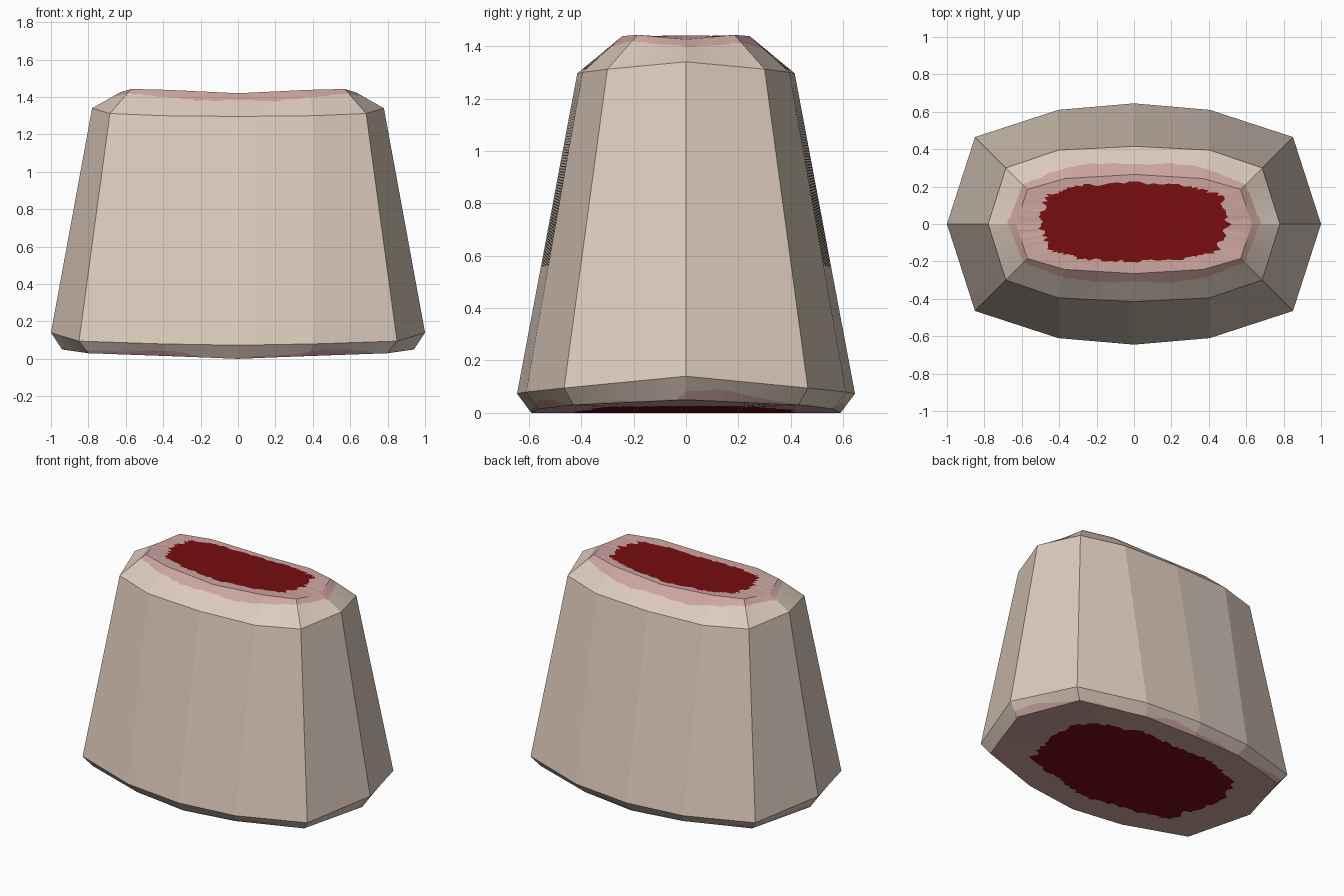
import bpy, bmesh, math, random

if "Cube" in bpy.data.objects:
    bpy.data.objects.remove(bpy.data.objects["Cube"])

random.seed(4)
STEPS = 12                      # samples along each of the 12 polygon sides


def material(name, rgb):
    m = bpy.data.materials.new(name)
    m.diffuse_color = (*rgb, 1)
    m.use_nodes = True
    m.node_tree.nodes["Principled BSDF"].inputs["Base Color"].default_value = m.diffuse_color
    return m


def lerp(a, b, t):
    return tuple(p + (q - p) * t for p, q in zip(a, b))


def interp(x, pts):
    for (x0, y0), (x1, y1) in zip(pts, pts[1:]):
        if x <= x1:
            return y0 + (y1 - y0) * (x - x0) / (x1 - x0)
    return pts[-1][1]


def loop(quarter):
    """Mirror four points of one quadrant into a finely sampled 12-sided loop."""
    q = quarter
    pts = (q + [(-x, y, z) for x, y, z in q[-2::-1]]
           + [(-x, -y, z) for x, y, z in q[1:]] + [(x, -y, z) for x, y, z in q[-2:0:-1]])
    return [lerp(pts[i], pts[(i + 1) % 12], s / STEPS)
            for i in range(12) for s in range(STEPS)]


# Four outlines: base, lower bevel, upper bevel, top
base = loop([(.94, 0, .05), (.80, .43, .03), (.37, .56, .015), (0, .59, 0)])
low = loop([(1, 0, .14), (.85, .465, .095), (.405, .61, .08), (0, .645, .073)])
high = loop([(.78, 0, 1.34), (.685, .30, 1.312), (.405, .395, 1.30), (0, .415, 1.296)])
top = loop([(.63, 0, 1.425), (.57, .185, 1.443), (.37, .243, 1.438), (0, .265, 1.42)])
N = len(base)

BASE_Z = [(0, 0), (.37, .015), (.8, .03), (.94, .05)]
TOP_Z = [(0, 1.42), (.37, 1.436), (.57, 1.443), (.63, 1.425)]


def inner(ring, scale, heights):
    """Shrink an outline across its gently curved end."""
    out = []
    for i, (x, y, z) in enumerate(ring):
        s = scale(i)
        out.append((x * s, y * s, interp(abs(x * s), heights)))
    return out


def quadrant(i):
    k = (i / STEPS) % 6
    return k if k <= 3 else 6 - k


def top_stain(i):
    f = interp(quadrant(i), [(0, .33), (1, .22), (2, .36), (2.5, .47), (3, .36)])
    return f * (.8 if i > N / 2 else 1) + random.uniform(-.03, .03)


def base_stain(i):
    f = .2 + .2 * math.sin(i * .21 + 1) + .1 * math.sin(i * .47)
    return min(.6, max(.03, f + random.uniform(-.04, .04)))


def top_red(i):
    return .8 + .04 * math.sin(2 * math.pi * i / N) + random.uniform(-.03, .03)


def base_red(i):
    return .71 + .02 * math.sin(i * .3) + random.uniform(-.025, .025)


BONE, PINK, RED = 0, 1, 2
rings = [
    (inner(base, lambda i: .35, BASE_Z), RED),
    (inner(base, base_red, BASE_Z), PINK),
    (base, PINK),
    ([lerp(base[i], low[i], base_stain(i)) for i in range(N)], BONE),
    (low, BONE),
    (high, BONE),
    ([lerp(top[i], high[i], top_stain(i)) for i in range(N)], PINK),
    (top, PINK),
    (inner(top, top_red, TOP_Z), RED),
    (inner(top, lambda i: .4, TOP_Z), RED),
]

# Skin the rings; each ring's colour applies to the band above it
bm = bmesh.new()
verts = [[bm.verts.new(p) for p in r] for r, _ in rings]
for (_, colour), a, b in zip(rings, verts, verts[1:]):
    for i in range(N):
        j = (i + 1) % N
        bm.faces.new((a[i], a[j], b[j], b[i])).material_index = colour
for ring, z in ((verts[0], 0), (verts[-1], 1.42)):
    c = bm.verts.new((0, 0, z))
    for i in range(N):
        bm.faces.new((ring[i], ring[(i + 1) % N], c)).material_index = RED
bmesh.ops.recalc_face_normals(bm, faces=bm.faces)

mesh = bpy.data.meshes.new("severed_stump")
bm.to_mesh(mesh)
bm.free()
mesh.materials.append(material("pale skin", (.72, .60, .51)))
mesh.materials.append(material("pink stain", (.61, .38, .35)))
mesh.materials.append(material("dark red flesh", (.19, .004, .005)))
obj = bpy.data.objects.new("severed_stump", mesh)
bpy.context.collection.objects.link(obj)
